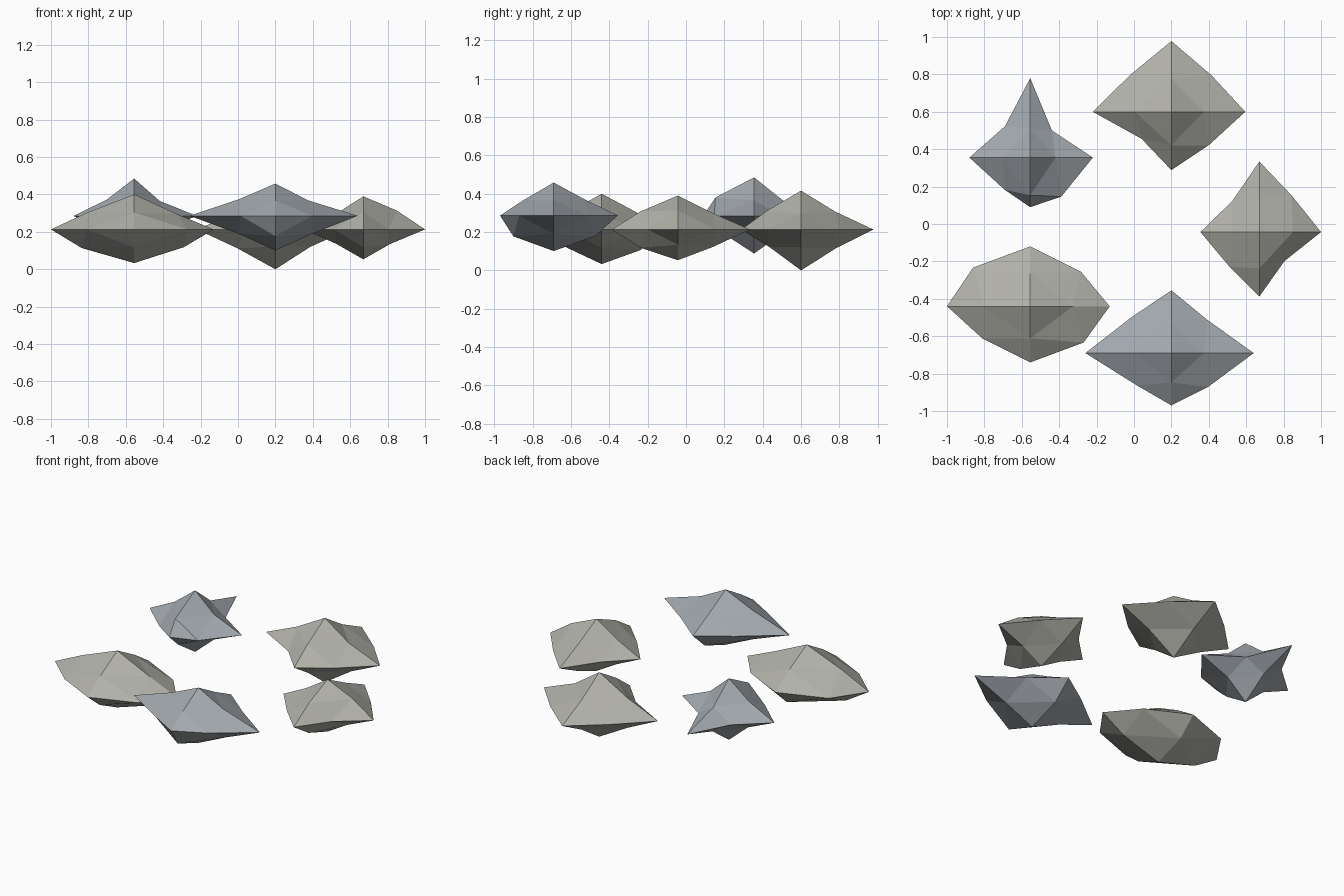
import bpy, bmesh
from itertools import product
from mathutils import Vector

if "Cube" in bpy.data.objects:
    bpy.data.objects.remove(bpy.data.objects["Cube"])


def material(name, rgb):
    m = bpy.data.materials.new(name)
    m.diffuse_color = (*rgb, 1)
    m.use_nodes = True
    m.node_tree.nodes["Principled BSDF"].inputs["Base Color"].default_value = m.diffuse_color
    return m


COOL = material("cool_stone", (0.36, 0.39, 0.42))
WARM = material("warm_stone", (0.44, 0.44, 0.40))
PLANES = ((0, 1), (0, 2), (1, 2))
SIGNS = ((1, 1), (-1, 1), (1, -1), (-1, -1))


def rock(name, mat, centre, tips, scale, bulge):
    """Octahedron split once: 6 tips (+x -x +y -y +z -z) and 12 edge points (xy, xz, yz)."""
    bm = bmesh.new()
    c = Vector(centre)
    verts = {}

    def add(key, offset):
        verts[key] = bm.verts.new(c + offset)

    # tips on the three axes
    for i, d in enumerate(tips):
        key = [0, 0, 0]
        key[i // 2] = 1 if i % 2 == 0 else -1
        add(tuple(key), Vector(key) * d)
    # edge points between the tips
    values = iter(bulge)
    for a, b in PLANES:
        for sa, sb in SIGNS:
            key = [0, 0, 0]
            key[a], key[b] = sa, sb
            k = next(values)
            add(tuple(key), Vector([k * s * n for s, n in zip(scale, key)]))
    # four facets in each octant
    for x, y, z in product((1, -1), repeat=3):
        X, Y, Z = (x, 0, 0), (0, y, 0), (0, 0, z)
        XY, YZ, XZ = (x, y, 0), (0, y, z), (x, 0, z)
        for tri in ((X, XY, XZ), (Y, YZ, XY), (Z, XZ, YZ), (XY, YZ, XZ)):
            if x * y * z < 0:
                tri = tri[::-1]
            bm.faces.new([verts[k] for k in tri])
    mesh = bpy.data.meshes.new(name)
    bm.to_mesh(mesh)
    bm.free()
    mesh.materials.append(mat)
    ob = bpy.data.objects.new(name, mesh)
    bpy.context.collection.objects.link(ob)


# ring of five loose rocks
rock("rock_back_left", COOL, (-0.555, 0.355, 0.285),
     (.335, .325, .425, .265, .20, .197), (.14, .175, .083),
     (.83, .96, 1.19, .98, .97, 1.05, .97, .97, .90, 1.15, .95, 1.0))
rock("rock_front_left", WARM, (-0.555, -0.44, 0.213),
     (.425, .445, .32, .30, .187, .18), (.28, .19, .10),
     (.97, 1.09, 1.02, .91, .82, .90, .95, 1.0, .93, .90, 1.07, .95))
rock("rock_front", COOL, (0.20, -0.69, 0.286),
     (.44, .46, .335, .28, .172, .185), (.20, .185, .095),
     (.96, 1.05, .98, .93, .87, .95, 1.0, 1.0, .88, .85, 1.15, 1.14))
rock("rock_right", WARM, (0.67, -0.043, 0.213),
     (.33, .315, .377, .345, .177, .16), (.16, .185, .09),
     (1.07, .90, .84, 1.0, 1.12, .92, .88, .88, .97, 1.05, 1.0, 1.05))
rock("rock_back", WARM, (0.20, 0.60, 0.213),
     (.395, .42, .378, .312, .203, .213), (.205, .185, .10),
     (1.05, 1.07, .97, .78, .85, .95, .92, 1.0, .95, .97, .98, .90))
